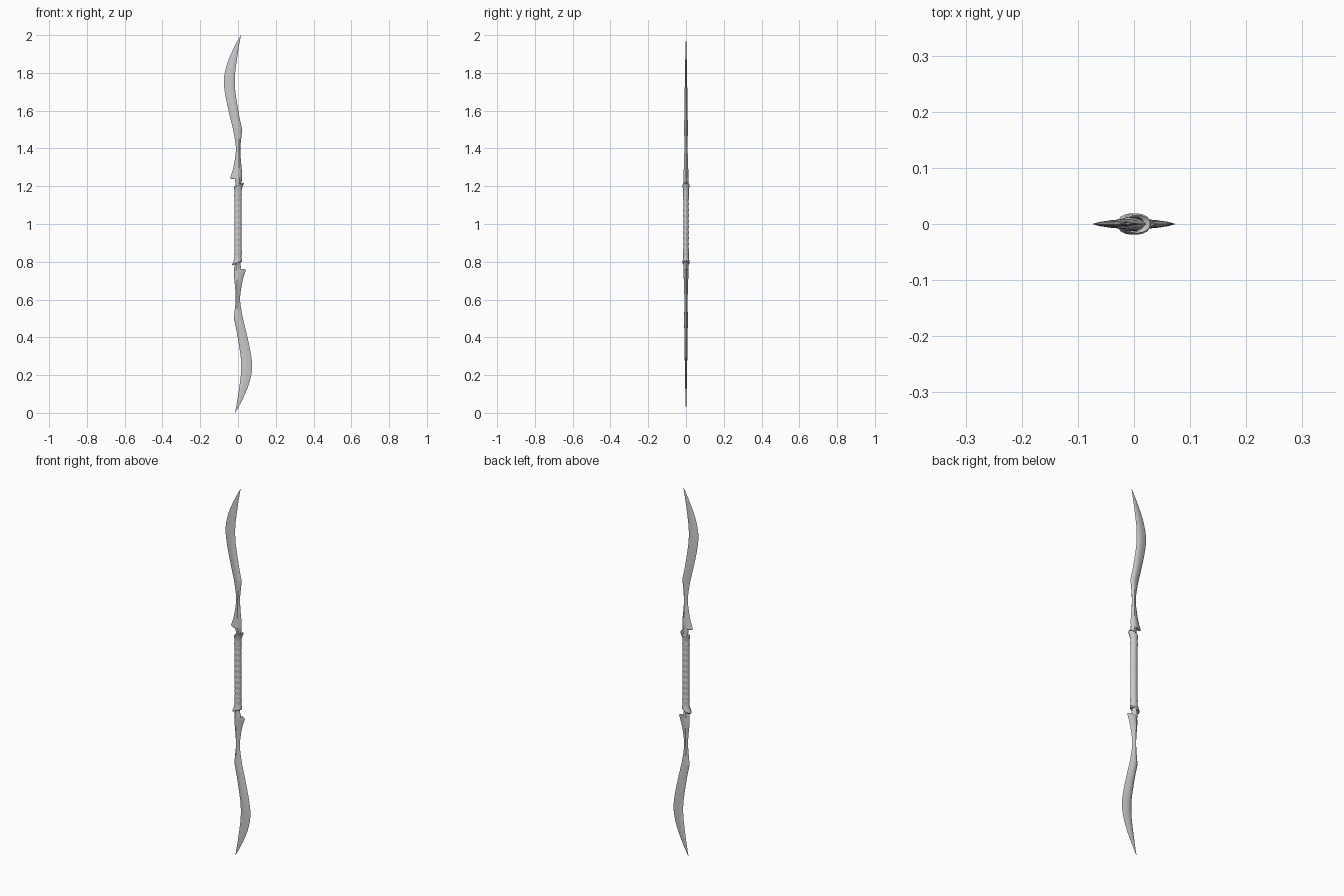
import bpy, bmesh, math

if "Cube" in bpy.data.objects:
    bpy.data.objects.remove(bpy.data.objects["Cube"])


def smooth(keys, n=5):
    """Catmull-Rom interpolation through rows of numbers."""
    k = [keys[0]] + keys + [keys[-1]]
    out = []
    for i in range(1, len(k) - 2):
        for s in range(n):
            t = s / n
            out.append(tuple(0.5 * (2*b + (c-a)*t + (2*a-5*b+4*c-d)*t*t + (3*b-a-3*c+d)*t**3)
                             for a, b, c, d in zip(*k[i-1:i+3])))
    return out + [keys[-1]]


def loft(name, stations, section, angle=30):
    """Skin rows of (z, x_left, x_right, half_thickness, tilt) with a unit section."""
    bm = bmesh.new()
    rings = []
    for z, xl, xr, t, tilt in stations:
        c, h = (xl + xr) / 2, (xr - xl) / 2
        rings.append([bm.verts.new((c + u*h, v*t, z + tilt*(c + u*h))) for u, v in section])
    n = len(section)
    for a, b in zip(rings, rings[1:]):
        for i in range(n):
            bm.faces.new((a[i], a[(i+1) % n], b[(i+1) % n], b[i]))
    bm.faces.new(rings[0])
    bm.faces.new(rings[-1])
    bmesh.ops.recalc_face_normals(bm, faces=bm.faces)
    me = bpy.data.meshes.new(name)
    bm.to_mesh(me)
    bm.free()
    ob = bpy.data.objects.new(name, me)
    bpy.context.collection.objects.link(ob)
    bpy.ops.object.select_all(action='DESELECT')
    ob.select_set(True)
    bpy.context.view_layer.objects.active = ob
    bpy.ops.object.shade_smooth_by_angle(angle=math.radians(angle))
    return ob


def flip_copy(ob, name):
    """Half-turn copy for the lower end of the weapon."""
    c = bpy.data.objects.new(name, ob.data)
    c.rotation_euler = (0, math.pi, 0)
    c.location = (0, 0, 2)
    bpy.context.collection.objects.link(c)


lens = [(-1, 0), (-.5, -.62), (0, -.95), (.35, -1), (.7, -.65),
        (1, 0), (.7, .65), (.35, 1), (0, .95), (-.5, .62)]
oval = [(math.cos(i*math.tau/16), math.sin(i*math.tau/16)) for i in range(16)]

# curved blade, from tip down to the barb and neck
upper = smooth([
    (2.0, .0145, .0155, .0005, 0),
    (1.94, -.018, .005, .002, 0),
    (1.87, -.050, -.006, .004, 0),
    (1.81, -.068, -.014, .005, 0),
    (1.755, -.075, -.017, .006, 0),
    (1.70, -.070, -.014, .007, 0),
    (1.64, -.059, -.005, .008, 0),
    (1.57, -.043, .007, .009, 0),
    (1.50, -.026, .022, .010, 0)])
lower = smooth([
    (1.50, -.026, .022, .010, 0),
    (1.45, -.017, .017, .009, 0),
    (1.395, -.011, .012, .009, 0),
    (1.34, -.017, .015, .010, 0),
    (1.29, -.027, .020, .012, 0),
    (1.243, -.042, .020, .013, 0)])
neck = [(1.239, -.037, .020, .013, 0), (1.245, -.017, .020, .013, 0),
        (1.225, -.015, .020, .013, 0), (1.212, -.012, .014, .012, 0),
        (1.18, -.012, .012, .012, 0)]
blade = loft("upper_blade", upper + lower[1:] + neck, lens)
flip_copy(blade, "lower_blade")

# slanted flared collar between grip and blade
collar = loft("upper_collar", [
    (1.140, -.017, .017, .014, .1),
    (1.152, -.021, .020, .016, .1),
    (1.162, -.019, .019, .015, .15),
    (1.180, -.017, .020, .015, .25),
    (1.192, -.021, .025, .018, .35),
    (1.203, -.022, .031, .019, .4),
    (1.208, -.018, .029, .016, .4),
    (1.204, -.012, .018, .012, .3)], oval)
flip_copy(collar, "lower_collar")

# ribbed grip
rows = []
ribs = 10
for i in range(ribs * 4 + 1):
    bulge = abs(math.sin(i * math.pi / 4))
    rows.append((.85 + .30 * i / (ribs * 4), -.0175 - .0015*bulge, .0175 + .0015*bulge,
                 .0125 + .0025*bulge, .05))
loft("grip", rows, oval, 40)
